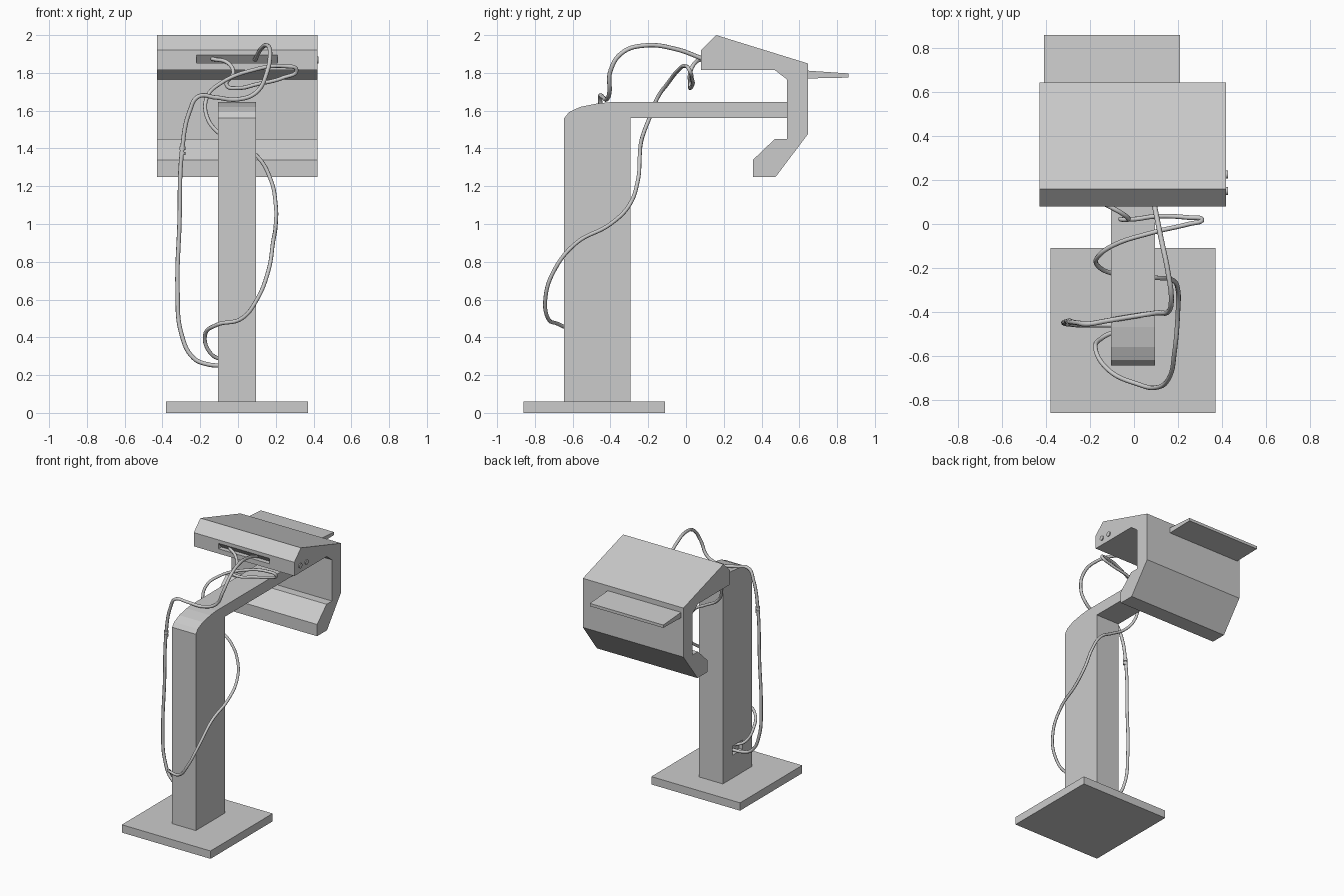
import bpy, bmesh
from mathutils import Vector

CX = -0.005  # shared x centre


def prism(name, pts, x0, x1):
    """Extrude a (y, z) outline along x."""
    bm = bmesh.new()
    face = bm.faces.new([bm.verts.new((x0, y, z)) for y, z in pts])
    ext = bmesh.ops.extrude_face_region(bm, geom=[face])
    verts = [v for v in ext["geom"] if isinstance(v, bmesh.types.BMVert)]
    bmesh.ops.translate(bm, verts=verts, vec=(x1 - x0, 0, 0))
    bmesh.ops.recalc_face_normals(bm, faces=bm.faces)
    mesh = bpy.data.meshes.new(name)
    bm.to_mesh(mesh)
    bm.free()
    ob = bpy.data.objects.new(name, mesh)
    bpy.context.collection.objects.link(ob)
    return ob


def rect(y0, y1, z0, z1):
    return [(y0, z0), (y1, z0), (y1, z1), (y0, z1)]


def cut(target, cutter):
    cutter.hide_render = True
    mod = target.modifiers.new("cut", "BOOLEAN")
    mod.operation = "DIFFERENCE"
    mod.solver = "EXACT"
    mod.object = cutter
    bpy.context.view_layer.objects.active = target
    bpy.ops.object.modifier_apply(modifier=mod.name)
    bpy.data.objects.remove(cutter)


def cable(name, pts, radius):
    cu = bpy.data.curves.new(name, "CURVE")
    cu.dimensions = "3D"
    cu.bevel_depth = radius
    cu.bevel_resolution = 2
    cu.resolution_u = 8
    cu.use_fill_caps = True
    sp = cu.splines.new("BEZIER")
    sp.bezier_points.add(len(pts) - 1)
    for bp, p in zip(sp.bezier_points, pts):
        bp.co = p
        bp.handle_left_type = bp.handle_right_type = "AUTO"
    ob = bpy.data.objects.new(name, cu)
    bpy.context.collection.objects.link(ob)
    return ob


def cylinder(name, a, b, radius, sides=16):
    a, b = Vector(a), Vector(b)
    bpy.ops.mesh.primitive_cylinder_add(vertices=sides, radius=radius,
                                        depth=(b - a).length, location=(a + b) / 2)
    ob = bpy.context.object
    ob.name = name
    ob.rotation_euler = (b - a).to_track_quat("Z", "Y").to_euler()
    bpy.ops.object.shade_smooth_by_angle()
    return ob


# Base plate
prism("base_plate", rect(-0.86, -0.11, 0, 0.06), CX - 0.375, CX + 0.375)

# Column and arm in one bent profile
stand = prism("column_and_arm", [
    (-0.645, 0.06), (-0.295, 0.06), (-0.295, 1.56), (0.535, 1.56), (0.535, 1.645),
    (-0.40, 1.645), (-0.47, 1.638), (-0.56, 1.62), (-0.62, 1.592), (-0.645, 1.56)],
    CX - 0.1, CX + 0.1)
# Cable socket low on the left side
cut(stand, prism("socket_cutter", rect(-0.53, -0.41, 0.235, 0.305), -0.2, CX - 0.07))

# C-shaped head
head = prism("head", [
    (0.08, 1.815), (0.47, 1.815), (0.535, 1.765), (0.535, 1.45), (0.47, 1.45),
    (0.355, 1.34), (0.355, 1.25), (0.475, 1.25), (0.645, 1.475), (0.645, 1.85),
    (0.16, 2.0), (0.08, 1.92)], CX - 0.425, CX + 0.425)
# Sloped slot in the front face
cut(head, prism("slot_cutter", [(0.04, 1.895), (0.04, 1.852), (0.115, 1.852), (0.079, 1.895)],
                -0.22, 0.21))

# Rear shelf
prism("rear_shelf", [(0.62, 1.77), (0.86, 1.775), (0.86, 1.797), (0.64, 1.812)], -0.41, 0.21)

# Buttons on the right side of the head
for i, y in enumerate((0.15, 0.225)):
    cylinder(f"side_button_{i + 1}", (0.40, y, 1.868), (0.427, y, 1.868), 0.018)

# Power cable: from the slot, over the arm and down the left side
cable("power_cable", [
    (0.09, 0.10, 1.87), (0.12, -0.05, 1.925), (0.155, -0.22, 1.945), (0.17, -0.34, 1.905),
    (0.155, -0.40, 1.81), (0.10, -0.405, 1.70), (0.0, -0.42, 1.66), (-0.12, -0.44, 1.67),
    (-0.21, -0.455, 1.675), (-0.255, -0.45, 1.60), (-0.295, -0.445, 1.40),
    (-0.31, -0.445, 1.0), (-0.32, -0.45, 0.65), (-0.30, -0.455, 0.42),
    (-0.235, -0.46, 0.29), (-0.16, -0.46, 0.257), (-0.06, -0.46, 0.25)], 0.0115)
for i, z in enumerate((1.365, 1.392)):
    cylinder(f"cable_ferrule_{i + 1}", (-0.295, -0.445, z), (-0.294, -0.445, z + 0.018), 0.016)

# Signal cable: winds around the column, then loops up to the slot
cable("signal_cable", [
    (-0.06, -0.48, 0.275), (-0.14, -0.515, 0.31), (-0.175, -0.57, 0.41), (-0.11, -0.67, 0.467),
    (0.02, -0.73, 0.50), (0.10, -0.745, 0.60), (0.16, -0.70, 0.75), (0.185, -0.58, 0.90),
    (0.20, -0.40, 1.0), (0.20, -0.30, 1.10), (0.175, -0.255, 1.23), (0.10, -0.245, 1.36),
    (0.0, -0.24, 1.42), (-0.10, -0.225, 1.48), (-0.165, -0.19, 1.57), (-0.165, -0.15, 1.67),
    (-0.10, -0.10, 1.74), (0.08, -0.04, 1.815), (0.25, 0.0, 1.835), (0.31, 0.018, 1.815),
    (0.24, 0.03, 1.775), (0.10, 0.035, 1.74), (0.0, 0.022, 1.72), (-0.06, 0.022, 1.735),
    (-0.025, 0.022, 1.80), (-0.05, 0.045, 1.85), (-0.14, 0.095, 1.875)], 0.0105)
